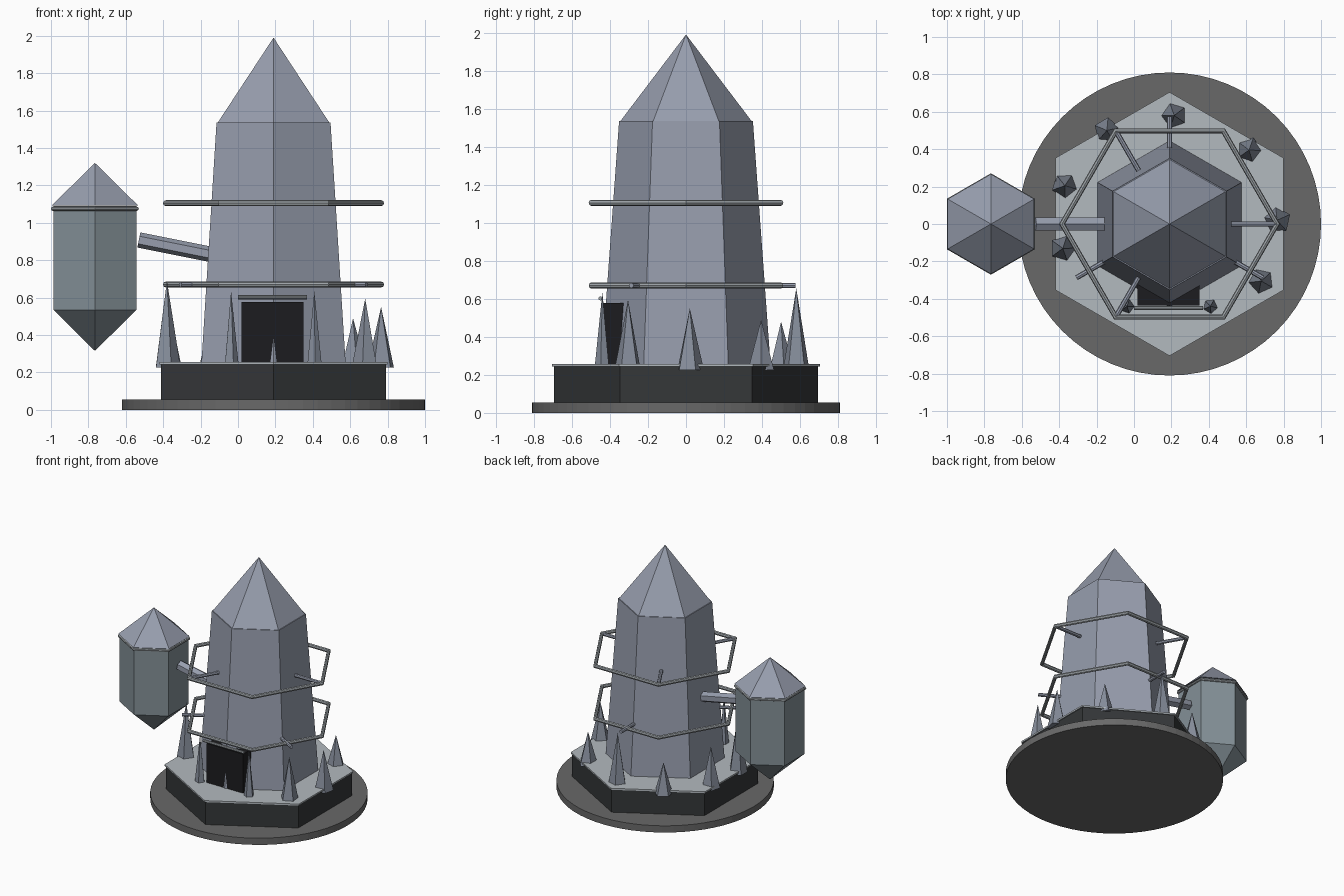
import bpy, bmesh, math, random
from mathutils import Vector

if "Cube" in bpy.data.objects:
    bpy.data.objects.remove(bpy.data.objects["Cube"])

random.seed(4)
CX = 0.19            # tower axis
POD = -0.765         # pod axis


def material(name, rgb):
    m = bpy.data.materials.new(name)
    m.diffuse_color = (*rgb, 1)
    m.use_nodes = True
    m.node_tree.nodes["Principled BSDF"].inputs["Base Color"].default_value = m.diffuse_color
    return m


STONE = material("blue_stone", (0.31, 0.34, 0.42))
DARK = material("dark_stone", (0.035, 0.038, 0.04))
BLACK = material("black", (0.012, 0.012, 0.014))
PALE = material("pale_metal", (0.45, 0.49, 0.52))
METAL = material("grey_metal", (0.34, 0.37, 0.39))
GROUND = material("ground", (0.14, 0.14, 0.14))
SHELL = material("shell", (0.23, 0.28, 0.31))
SPIKE = material("crystal", (0.24, 0.27, 0.33))


def lathe(name, profile, n, mat, loc=(0, 0, 0), phase=math.pi / 2, closed=False):
    """Revolve (radius, z) points in n flat steps; closed joins last to first."""
    bm = bmesh.new()
    rows = []
    for r, z in profile:
        if r == 0:
            rows.append([bm.verts.new((0, 0, z))] * n)
        else:
            rows.append([bm.verts.new((r * math.cos(phase + math.tau * i / n),
                                       r * math.sin(phase + math.tau * i / n), z))
                         for i in range(n)])
    pairs = list(zip(rows, rows[1:]))
    if closed:
        pairs.append((rows[-1], rows[0]))
    for a, b in pairs:
        for i in range(n):
            j = (i + 1) % n
            bm.faces.new(list(dict.fromkeys((a[i], a[j], b[j], b[i]))))
    if not closed:
        for row in (rows[0], rows[-1]):
            if row[0] is not row[1]:
                bm.faces.new(row)
    bmesh.ops.recalc_face_normals(bm, faces=bm.faces)
    me = bpy.data.meshes.new(name)
    bm.to_mesh(me)
    bm.free()
    ob = bpy.data.objects.new(name, me)
    ob.location = loc
    me.materials.append(mat)
    bpy.context.collection.objects.link(ob)
    return ob


def rod(name, a, b, r, n, mat):
    a, b = Vector(a), Vector(b)
    ob = lathe(name, [(r, 0), (r, (b - a).length)], n, mat, a)
    ob.rotation_mode = 'QUATERNION'
    ob.rotation_quaternion = (b - a).to_track_quat('Z', 'Y')
    return ob


def ring(name, major, minor, z, mat, x, phase):
    profile = [(major + minor * math.cos(k * math.tau / 8),
                z + minor * math.sin(k * math.tau / 8)) for k in range(8)]
    return lathe(name, profile, 6, mat, (x, 0, 0), phase, True)


# Ground disc and hexagonal platform
lathe("ground_disc", [(0.81, 0), (0.81, 0.055)], 64, GROUND, (CX, 0, 0))
lathe("platform", [(0.695, 0.055), (0.695, 0.245)], 6, DARK, (CX, 0, 0))
lathe("platform_top", [(0.705, 0.243), (0.705, 0.256)], 6, PALE, (CX, 0, 0))

# Tower and pointed roof
lathe("tower", [(0.445, 0.25), (0.352, 1.535)], 6, STONE, (CX, 0, 0))
lathe("tower_roof", [(0.345, 1.535), (0, 1.99)], 6, STONE, (CX, 0, 0))

# Doorway block with lintel bar
bpy.ops.mesh.primitive_cube_add(size=1, location=(0.185, -0.345, 0.415))
door = bpy.context.object
door.name = "doorway"
door.scale = (0.33, 0.18, 0.325)
door.data.materials.append(BLACK)
rod("door_lintel", (0, -0.45, 0.602), (0.37, -0.45, 0.602), 0.011, 8, METAL)

# Hexagonal hoops with three radial struts each
for label, z, start, r0 in (("lower", 0.67, 90, 0.36), ("upper", 1.105, 0, 0.30)):
    ring(label + "_hoop", 0.575, 0.016, z, METAL, CX, 0)
    for k in range(3):
        t = math.radians(start + 120 * k)
        c, s = math.cos(t), math.sin(t)
        rod(f"{label}_strut_{k + 1}", (CX + r0 * c, r0 * s, z),
            (CX + 0.575 * c, 0.575 * s, z), 0.014, 8, STONE)

# Five-sided spikes around the platform: x, y, tip height, radius
spikes = [(-0.145, 0.50, 0.48, 0.07), (0.215, 0.58, 0.655, 0.073),
          (0.615, 0.395, 0.49, 0.072), (-0.37, 0.205, 0.56, 0.072),
          (0.765, 0.02, 0.55, 0.075), (-0.38, -0.13, 0.69, 0.073),
          (0.68, -0.305, 0.595, 0.073), (-0.037, -0.44, 0.635, 0.042),
          (0.408, -0.44, 0.635, 0.042)]
for i, (x, y, tip, r) in enumerate(spikes):
    lathe(f"spike_{i + 1}", [(r, 0.225), (0, tip)], 5, SPIKE, (x, y, 0),
          random.uniform(0, math.tau))

# Hanging side pod: shell with pointed bottom, band, roof and arm
lathe("pod_shell", [(0, 0.315), (0.257, 0.535), (0.257, 1.09)], 6, SHELL, (POD, 0, 0))
ring("pod_band", 0.26, 0.011, 1.075, METAL, POD, math.pi / 2)
lathe("pod_roof", [(0.267, 1.092), (0, 1.32)], 6, STONE, (POD, 0, 0))
rod("pod_arm", (-0.53, 0, 0.908), (-0.12, 0, 0.826), 0.041, 6, STONE)
